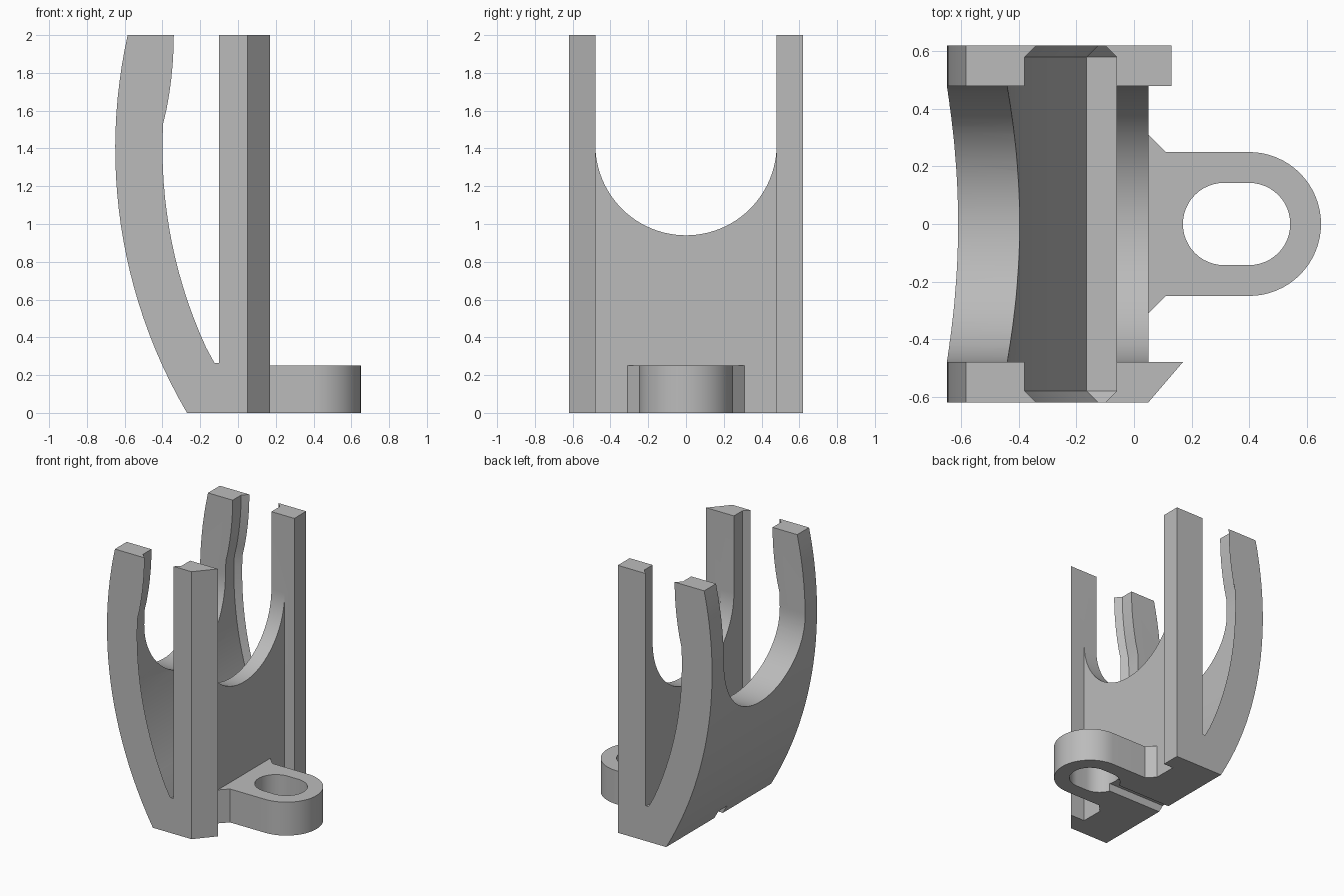
import bpy
import bmesh
from math import cos, sin, pi, sqrt, radians

cube = bpy.data.objects.get("Cube")
if cube:
    bpy.data.objects.remove(cube)

grey = bpy.data.materials.new("plain_grey")
grey.use_nodes = True
COLOUR = (0.5, 0.5, 0.5, 1)
grey.diffuse_color = COLOUR
grey.node_tree.nodes["Principled BSDF"].inputs["Base Color"].default_value = COLOUR


def loft(name, rings):
    """Closed solid through rings that all have the same number of points."""
    bm = bmesh.new()
    loops = [[bm.verts.new(p) for p in ring] for ring in rings]
    for a, b in zip(loops, loops[1:]):
        for i in range(len(a)):
            j = (i + 1) % len(a)
            bm.faces.new((a[i], a[j], b[j], b[i]))
    bm.faces.new(loops[0])
    bm.faces.new(loops[-1])
    bmesh.ops.recalc_face_normals(bm, faces=bm.faces)
    mesh = bpy.data.meshes.new(name)
    bm.to_mesh(mesh)
    bm.free()
    mesh.materials.append(grey)
    obj = bpy.data.objects.new(name, mesh)
    bpy.context.collection.objects.link(obj)
    return obj


def plan_prism(name, outline, z0, z1):
    return loft(name, [[(x, y, z) for x, y in outline] for z in (z0, z1)])


def combine(target, other, operation):
    """Apply a boolean and remove the helper."""
    other.hide_render = True
    mod = target.modifiers.new(operation, "BOOLEAN")
    mod.operation, mod.object, mod.solver = operation, other, "EXACT"
    bpy.context.view_layer.objects.active = target
    bpy.ops.object.modifier_apply(modifier=mod.name)
    bpy.data.objects.remove(other)


def arc(cx, cy, r, start, end, n):
    steps = [start + (end - start) * i / n for i in range(n + 1)]
    return [(cx + r * cos(a), cy + r * sin(a)) for a in steps]


# Side profile: curved arm and straight post around a tall slot
def outer_x(z):
    return 2.12 - sqrt(2.77 ** 2 - (z - 1.4) ** 2)


def inner_x(z):
    if z > 1.53:
        return -0.34 - 0.055 * ((2 - z) / 0.47) ** 2
    return 2.12 - sqrt(2.52 ** 2 - (z - 1.4) ** 2)


def section(y, gap):
    outer = [(outer_x(2 * i / 24), 2 * i / 24) for i in range(25)]
    inner = [(inner_x(z) - gap, z) for z in (2 - 0.47 * i / 6 for i in range(7))]
    inner += [(inner_x(z) - gap, z) for z in (1.53 - 1.265 * i / 16 for i in range(1, 16))]
    floor = 0.265 - gap
    slot = [(-0.125 - gap, floor), (-0.1 + gap, floor), (-0.1 + gap, 2)]
    return [(x, y, z) for x, z in outer + inner + slot + [(0.2, 2), (0.2, 0)]]


body = loft("bracket_body", [section(y, gap) for y, gap in
                             ((-0.62, 0), (-0.58, 0.04), (0.58, 0.04), (0.62, 0))])

# Recess between the rails, with one slanted and one square rail
combine(body, plan_prism("rail_cutter", [
    (0.4, -0.7), (-0.0186, -0.7), (0.17, -0.48), (0.05, -0.48),
    (0.05, 0.48), (0.13, 0.48), (0.13, 0.7), (0.4, 0.7)], -0.2, 2.2), "DIFFERENCE")

# Round-bottomed opening through arm and post
saddle = [(0.48, 2.2)] + arc(0, 1.42, 0.48, 0, -pi, 48) + [(-0.48, 2.2)]
combine(body, loft("saddle_cutter", [[(x, y, z) for y, z in saddle]
                                     for x in (-1, 0.5)]), "DIFFERENCE")

# Mounting tab with flared root and slotted hole
tab = [(0, -0.31), (0.05, -0.31), (0.11, -0.25)]
tab += arc(0.4, 0, 0.25, -pi / 2, pi / 2, 32)
tab += [(0.11, 0.25), (0.05, 0.31), (0, 0.31)]
combine(body, plan_prism("mounting_tab", tab, 0, 0.25), "UNION")
hole = arc(0.4, 0, 0.143, -pi / 2, pi / 2, 24) + arc(0.313, 0, 0.143, pi / 2, 1.5 * pi, 24)
combine(body, plan_prism("hole_cutter", hole, -0.2, 0.5), "DIFFERENCE")

# Groove under the base, from the hole to the arm side
groove = [(-0.6, -0.05), (0.25, -0.05), (0.25, 0.05), (-0.6, 0.05)]
combine(body, plan_prism("groove_cutter", groove, -0.2, 0.06), "DIFFERENCE")

bpy.ops.object.select_all(action="DESELECT")
body.select_set(True)
bpy.context.view_layer.objects.active = body
bpy.ops.object.shade_smooth_by_angle(angle=radians(20))
